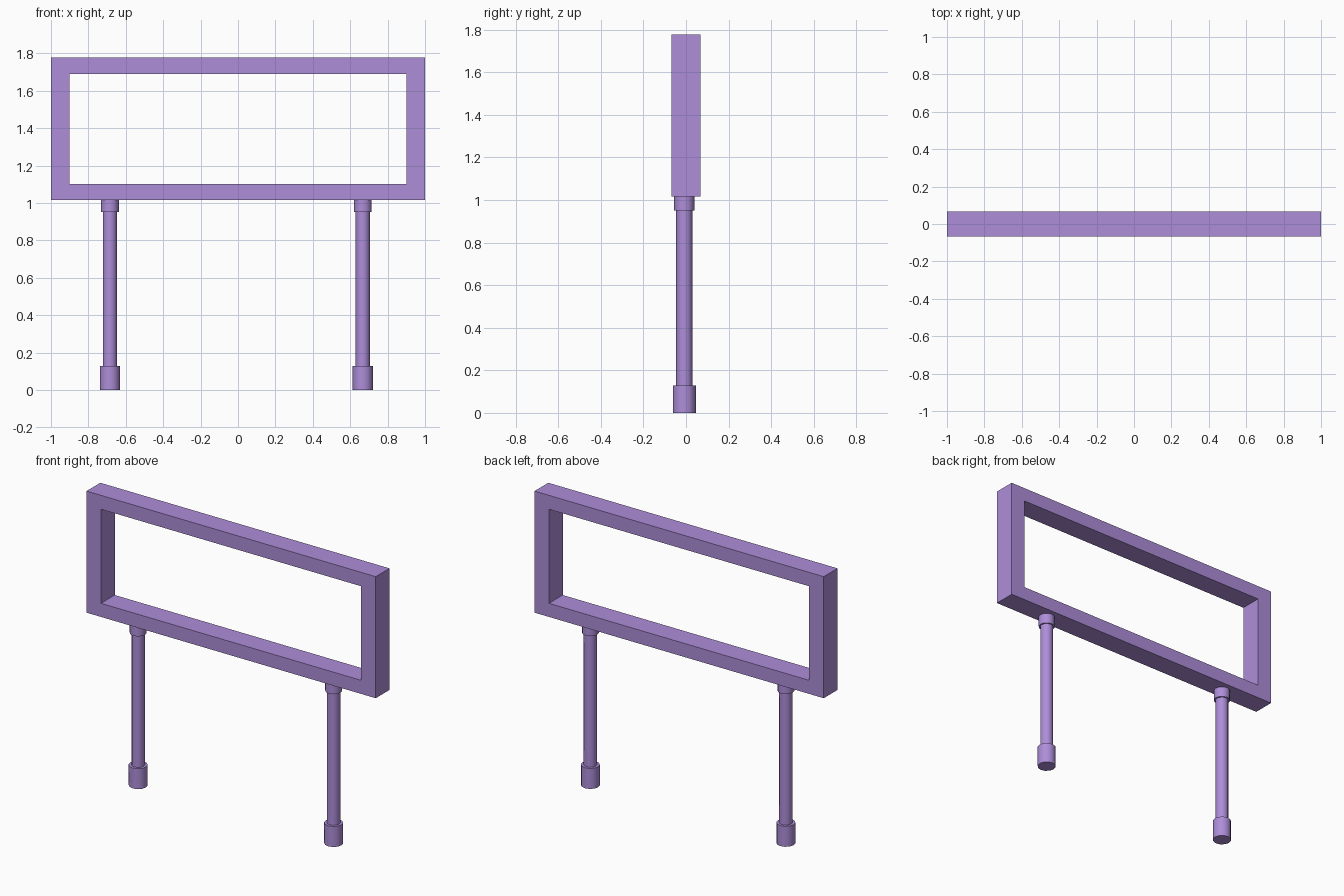
import bpy, bmesh, math

if "Cube" in bpy.data.objects:
    bpy.data.objects.remove(bpy.data.objects["Cube"])

mat = bpy.data.materials.new("purple_paint")
mat.diffuse_color = (0.42, 0.27, 0.69, 1)
mat.use_nodes = True
mat.node_tree.nodes["Principled BSDF"].inputs["Base Color"].default_value = mat.diffuse_color


def make_object(name, bm):
    bmesh.ops.recalc_face_normals(bm, faces=bm.faces)
    mesh = bpy.data.meshes.new(name)
    bm.to_mesh(mesh)
    bm.free()
    mesh.materials.append(mat)
    obj = bpy.data.objects.new(name, mesh)
    bpy.context.collection.objects.link(obj)
    return obj


def sign_frame(name, outer, inner, half_depth):
    """Rectangular ring in the xz plane; each rectangle is (half_x, z_low, z_high)."""
    bm = bmesh.new()

    def loop(rect, y):
        hx, z0, z1 = rect
        return [bm.verts.new((x, y, z)) for x, z in ((-hx, z0), (hx, z0), (hx, z1), (-hx, z1))]

    d = half_depth
    loops = [loop(outer, -d), loop(inner, -d), loop(inner, d), loop(outer, d)]
    for i in range(4):
        a, b = loops[i], loops[(i + 1) % 4]
        for j in range(4):
            k = (j + 1) % 4
            bm.faces.new((a[j], a[k], b[k], b[j]))
    return make_object(name, bm)


def turned_post(name, x, y, profile, sides=12):
    """Stepped post turned about a vertical axis from (radius, z) points."""
    bm = bmesh.new()
    rings = []
    for r, z in profile:
        angles = [2 * math.pi * i / sides for i in range(sides)]
        rings.append([bm.verts.new((x + r * math.cos(a), y + r * math.sin(a), z)) for a in angles])
    for a, b in zip(rings, rings[1:]):
        for j in range(sides):
            k = (j + 1) % sides
            bm.faces.new((a[j], a[k], b[k], b[j]))
    bm.faces.new(rings[0])
    bm.faces.new(rings[-1])
    obj = make_object(name, bm)
    bpy.ops.object.select_all(action='DESELECT')
    obj.select_set(True)
    bpy.context.view_layer.objects.active = obj
    bpy.ops.object.shade_smooth_by_angle(angle=math.radians(40))
    return obj


# Open board frame
sign_frame("board_frame", (1.0, 1.017, 1.777), (0.9, 1.102, 1.69), 0.068)

# Posts with a foot sleeve below and a collar under the frame
post_profile = [(0.054, 0), (0.054, 0.128), (0.038, 0.128),
                (0.038, 0.952), (0.048, 0.952), (0.048, 1.017)]
for side, x in (("left", -0.685), ("right", 0.667)):
    turned_post(side + "_post", x, -0.008, post_profile)
